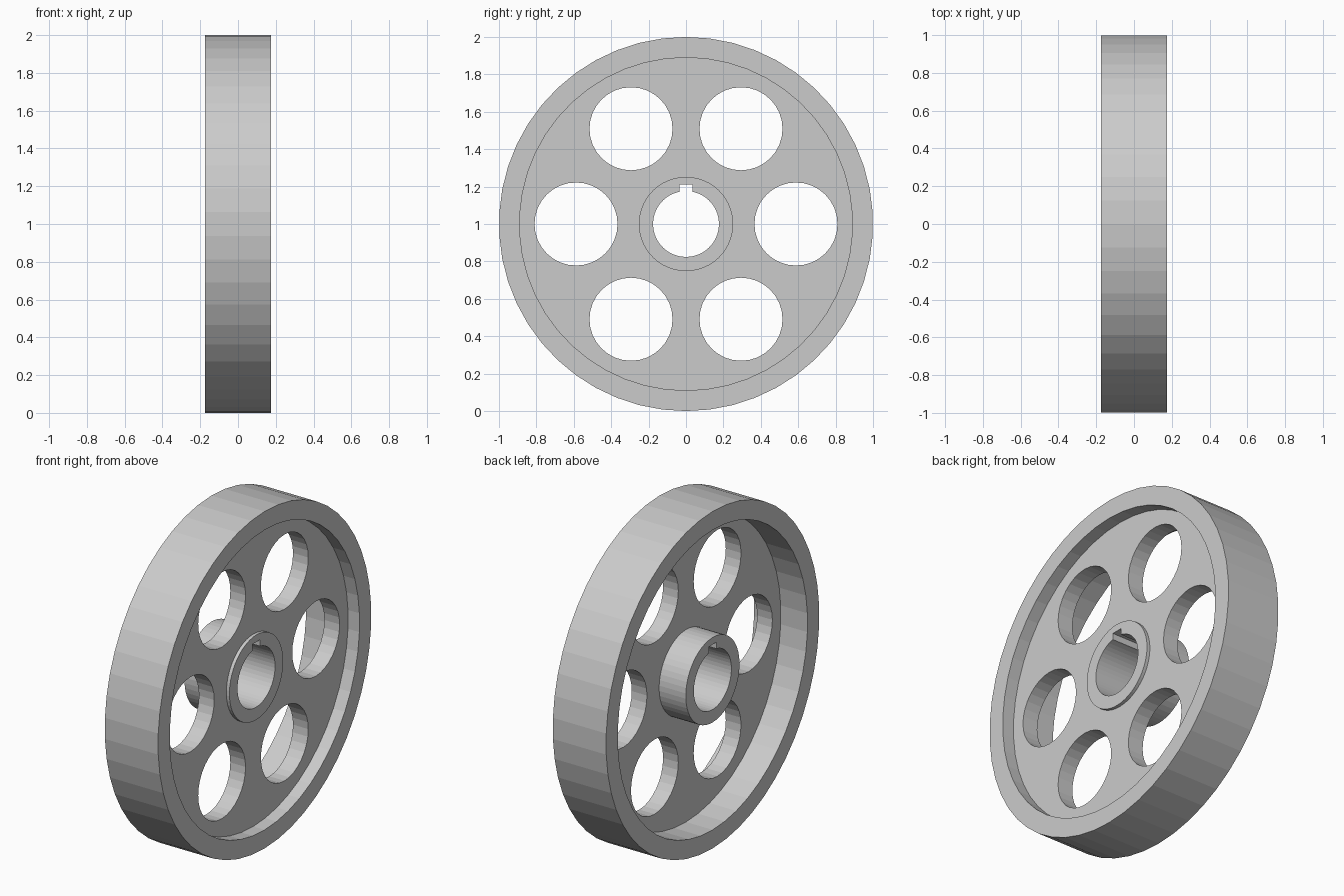
import bpy, bmesh
from math import sin, cos, pi, radians
from mathutils import Matrix

if "Cube" in bpy.data.objects:
    bpy.data.objects.remove(bpy.data.objects["Cube"])

SEGMENTS = 50
CENTRE_Z = 1.0


def link_mesh(name, bm):
    bmesh.ops.recalc_face_normals(bm, faces=bm.faces[:])
    mesh = bpy.data.meshes.new(name)
    bm.to_mesh(mesh)
    bm.free()
    obj = bpy.data.objects.new(name, mesh)
    bpy.context.collection.objects.link(obj)
    return obj


def lathe(name, profile):
    """Revolve a closed (x, radius) profile around the x axis."""
    bm = bmesh.new()
    rings = []
    for i in range(SEGMENTS):
        a = 2 * pi * i / SEGMENTS
        rings.append([bm.verts.new((x, r * sin(a), CENTRE_Z - r * cos(a)))
                      for x, r in profile])
    n = len(profile)
    for i, ring in enumerate(rings):
        nxt = rings[(i + 1) % SEGMENTS]
        for j in range(n):
            k = (j + 1) % n
            bm.faces.new((ring[j], ring[k], nxt[k], nxt[j]))
    return link_mesh(name, bm)


# Wheel body: rim, offset web and hub with its bore, in one cross-section
wheel = lathe("wheel", [
    (-0.175, 0.176), (-0.175, 0.252), (0.0, 0.252), (0.0, 0.89),
    (-0.175, 0.89), (-0.175, 1.0), (0.175, 1.0), (0.175, 0.89),
    (0.10, 0.89), (0.10, 0.252), (0.12, 0.252), (0.12, 0.176),
])

# Cutters: six round lightening holes and the keyway slot above the bore
bm = bmesh.new()
for i in range(6):
    a = radians(60 * i)
    place = Matrix.Translation((0.05, 0.588 * cos(a), CENTRE_Z + 0.588 * sin(a)))
    bmesh.ops.create_cone(bm, cap_ends=True, segments=32, radius1=0.222,
                          radius2=0.222, depth=0.2,
                          matrix=place @ Matrix.Rotation(pi / 2, 4, 'Y'))
bmesh.ops.create_cube(bm, size=1, matrix=Matrix.Translation((0, 0, CENTRE_Z + 0.155))
                      @ Matrix.Diagonal((0.6, 0.068, 0.11, 1)))
cutter = link_mesh("hole_cutter", bm)
cutter.hide_render = True

# Cut the openings, then discard the cutter
cut = wheel.modifiers.new("openings", 'BOOLEAN')
cut.operation = 'DIFFERENCE'
cut.solver = 'EXACT'
cut.object = cutter
bpy.context.view_layer.objects.active = wheel
wheel.select_set(True)
bpy.ops.object.modifier_apply(modifier=cut.name)
bpy.data.objects.remove(cutter, do_unlink=True)
